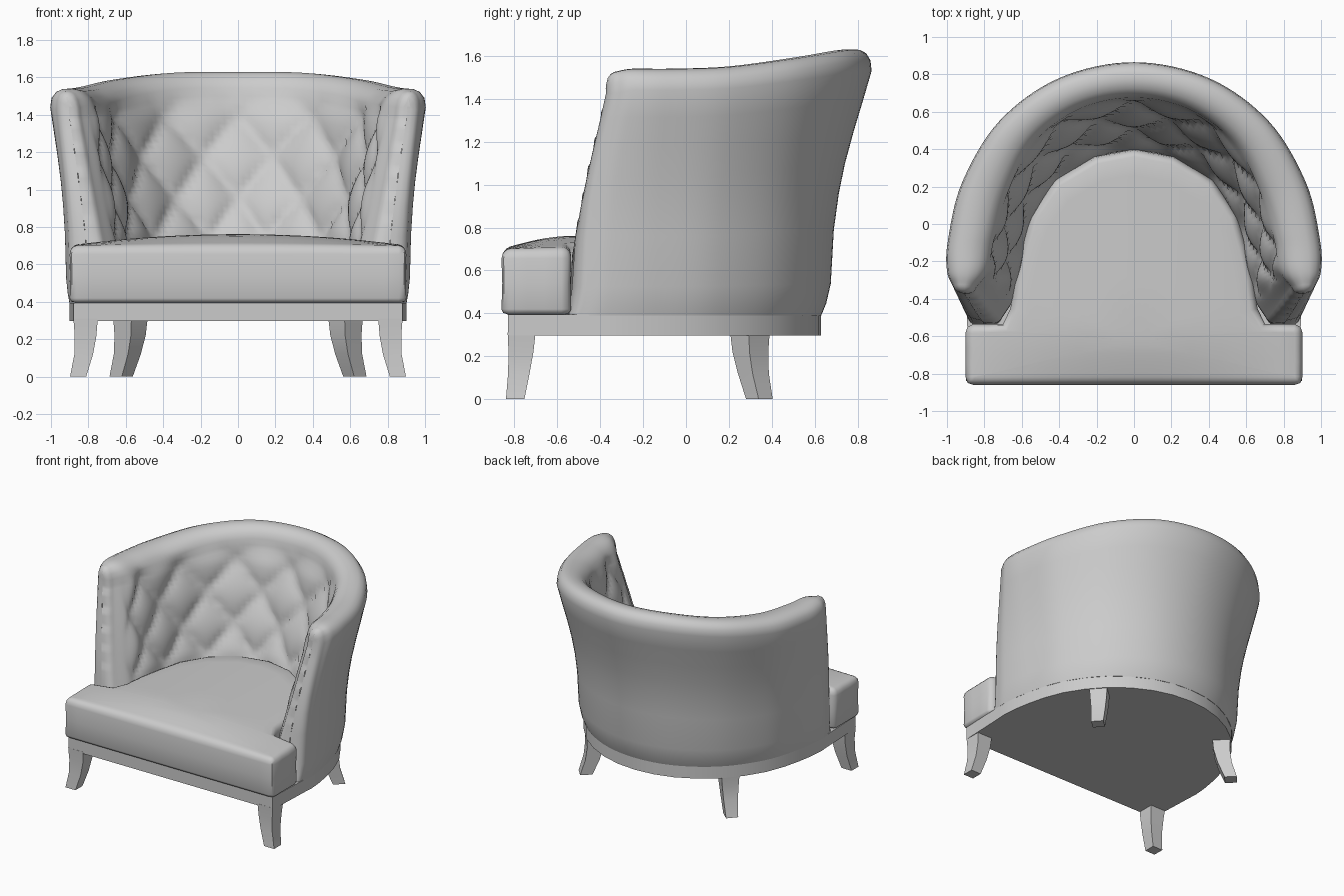
import bpy, bmesh, math
from mathutils import Vector

if "Cube" in bpy.data.objects:
    bpy.data.objects.remove(bpy.data.objects["Cube"])

# Half outlines (x, y) from centre back to arm front, matched point by point
OUT_LOW = [(0, .63), (.30, .575), (.58, .40), (.78, .13), (.87, -.15), (.90, -.38), (.885, -.51)]
OUT_TOP = [(0, .865), (.40, .78), (.72, .55), (.92, .22), (.995, -.09), (1.0, -.25), (.97, -.33)]
IN_LOW = [(0, .39), (.2, .355), (.4, .23), (.53, .05), (.59, -.17), (.635, -.38), (.71, -.51)]
IN_TOP = [(0, .67), (.29, .61), (.53, .43), (.67, .16), (.74, -.08), (.775, -.25), (.84, -.34)]
TOP_Z = [(0, 1.63), (0, 1.625), (0, 1.59), (0, 1.55), (0, 1.54), (0, 1.54), (0, 1.525)]


def curve(pts, u):
    """Smooth point on a mirrored half outline, u from -6 to 6."""
    s, u = (-1 if u < 0 else 1), abs(u)
    ext = [(-pts[1][0], pts[1][1])] + pts + [tuple(2 * pts[-1][k] - pts[-2][k] for k in (0, 1))]
    i = min(int(u), len(pts) - 2)
    t = u - i
    a, b, c, d = (Vector(p) for p in ext[i:i + 4])
    p = .5 * (2 * b + (c - a) * t + (2 * a - 5 * b + 4 * c - d) * t**2 + (3 * b - a - 3 * c + d) * t**3)
    return Vector((s * p.x, p.y))


def finish(name, bm, angle=40):
    bmesh.ops.recalc_face_normals(bm, faces=bm.faces)
    me = bpy.data.meshes.new(name)
    bm.to_mesh(me)
    bm.free()
    ob = bpy.data.objects.new(name, me)
    bpy.context.collection.objects.link(ob)
    bpy.ops.object.select_all(action='DESELECT')
    ob.select_set(True)
    bpy.context.view_layer.objects.active = ob
    bpy.ops.object.shade_smooth_by_angle(angle=math.radians(angle))
    return ob


def bridge(bm, r1, r2, closed=True):
    n = len(r1)
    for i in range(n if closed else n - 1):
        j = (i + 1) % n
        bm.faces.new((r1[i], r1[j], r2[j], r2[i]))


def loft(name, rings, angle=40):
    """Skin a stack of closed rings and cap both ends."""
    bm = bmesh.new()
    vr = [[bm.verts.new(p) for p in r] for r in rings]
    for a, b in zip(vr, vr[1:]):
        bridge(bm, a, b)
    bm.faces.new(vr[0])
    bm.faces.new(vr[-1])
    return finish(name, bm, angle)


def offset(pts, d):
    """Inset a counter-clockwise closed outline by d."""
    res = []
    for i, p in enumerate(pts):
        e1, e2 = (p - pts[i - 1]).normalized(), (pts[(i + 1) % len(pts)] - p).normalized()
        n = Vector((-e1.y - e2.y, e1.x + e2.x)).normalized()
        res.append(p + n * d)
    return res


# Tufted back-and-arms shell: a cross-section swept round the horseshoe
OUTER = [(0, 0), (.05, .1), (.13, .19), (.35, .25), (.5, .35), (.62, .47), (.75, .64), (.88, .83), (1, 1)]
ROLL = [(.03, -.05), (.13, -.018), (.28, -.002), (.5, 0), (.72, -.012), (.88, -.045), (.97, -.085)]
INNER_ROWS = 30
MID_Z = .62


def section(u):
    ol, ot, il, it = (curve(c, u) for c in (OUT_LOW, OUT_TOP, IN_LOW, IN_TOP))
    top = curve(TOP_Z, abs(u)).y
    pts = []
    for f, w in OUTER:
        p = ol.lerp(ot, w)
        pts.append(Vector((p.x, p.y, .39 + f * (top - .1 - .39))))
    for w, dz in ROLL:
        p = ot.lerp(it, w)
        pts.append(Vector((p.x, p.y, top + dz)))
    out_dir = (ol - il).normalized()
    z0 = top - .13
    for k in range(INNER_ROWS + 1):
        f = k / INNER_ROWS
        z = z0 + (MID_Z - z0) * f
        p = it.lerp(il, min(1, f * 1.06))
        a, h = 1.4, .22
        puff = math.sqrt(abs(math.sin(math.pi * (u / a + (z - .95) / (2 * h)))
                             * math.sin(math.pi * (u / a - (z - .95) / (2 * h)))))
        fade = min(1, max(0, (1.50 - z) / .12)) * min(1, max(0, (z - .66) / .12)) * min(1, max(0, (5.3 - abs(u)) / .6))
        p = p + out_dir * fade * (.05 * (1 - puff) - .018)
        pts.append(Vector((p.x, p.y, z)))
    pts.append(Vector((il.x, il.y, .39)))
    return pts


bm = bmesh.new()
N = 96
secs = [section(-6 + 12 * i / N) for i in range(N + 1)]


def arm_cap(sec):
    """Rounded rings that close the arm front."""
    n_out = len(OUTER)
    inner0 = n_out + len(ROLL)
    mids = []
    for p in sec:
        # nearest height on the opposite wall gives the centre line
        wall = sec[inner0:] if sec.index(p) < n_out + 3 else sec[:n_out + 3]
        q = min(wall, key=lambda v: abs(v.z - p.z))
        m = (p + q) / 2
        m.z = min(p.z, sec[n_out].z - .03)
        mids.append(m)
    return [[p.lerp(m, t) + Vector((0, -d, 0)) for p, m in zip(sec, mids)]
            for t, d in ((.12, .016), (.35, .03), (.7, .036), (1, .038))]


rings = arm_cap(secs[0])[::-1] + secs + arm_cap(secs[-1])
vr = [[bm.verts.new(p) for p in r] for r in rings]
for a, b in zip(vr, vr[1:]):
    bridge(bm, a, b)
bmesh.ops.remove_doubles(bm, verts=bm.verts, dist=.0005)
finish("back_and_arms", bm, 60)

# Seat cushion: T-shaped outline, rounded edges, crowned top
half = [(0, -.86), (.86, -.86), (.89, -.85), (.9, -.82), (.9, -.58), (.89, -.55), (.86, -.535), (.70, -.535),
        (.66, -.45), (.64, -.3), (.60, -.12), (.55, .05), (.42, .235), (.21, .36), (0, .40)]
loop = [Vector(p) for p in half] + [Vector((-x, y)) for x, y in half[-2:0:-1]]
outline = []
for i, p in enumerate(loop):
    q = loop[(i + 1) % len(loop)]
    n = max(1, round((q - p).length / .08))
    outline += [p.lerp(q, k / n) for k in range(n)]


def crown(p):
    fy = min(1, max(0, (p.y + .86) / .34))
    return .062 * (1 - (p.x / .92)**2) * math.sin(fy * math.pi / 2)


rings = []
for d, z in ((.03, .395), (.008, .403), (0, .42), (.004, .54), (0, .655), (.007, .68), (.022, .695)):
    rings.append([Vector((p.x, p.y, z + crown(p) * max(0, z - .54) / .16)) for p in offset(outline, d)])
edge, c = offset(outline, .04), Vector((0, -.62))
for s in (1, .9, .75, .55, .35, .15):
    ring = [c + (p - c) * s for p in edge]
    rings.append([Vector((p.x, p.y, .70 + crown(p))) for p in ring])
loft("seat_cushion", rings, 50)

# Base frame
side = [curve(OUT_LOW, u / 2) for u in range(-11, 12)]
base = [Vector((-.88, -.83))] + side + [Vector((.88, -.83))]
loft("base_frame", [[(p.x, p.y, z) for p in base] for z in (.297, .395)], 30)


# Curved tapering legs: stations are (x, y, z, half width)
def leg(name, stations, turn, side):
    rings = []
    for x, y, z, h in stations:
        ring = []
        for k in range(4):
            a = turn + math.pi / 4 + k * math.pi / 2
            r = h * math.sqrt(2)
            ring.append((side * (x + r * math.cos(a)), y + r * math.sin(a), z))
        rings.append(ring)
    loft(name, rings, 30)


FRONT = [(.815, -.766, .31, .065), (.815, -.769, .22, .058), (.825, -.779, .12, .050), (.855, -.796, 0, .043)]
BACK = [(.575, .298, .31, .065), (.577, .300, .22, .059), (.592, .314, .12, .051), (.625, .342, 0, .044)]
for tag, s in (("left", -1), ("right", 1)):
    leg("front_leg_" + tag, FRONT, 0, s)
    leg("back_leg_" + tag, BACK, math.radians(42), s)
